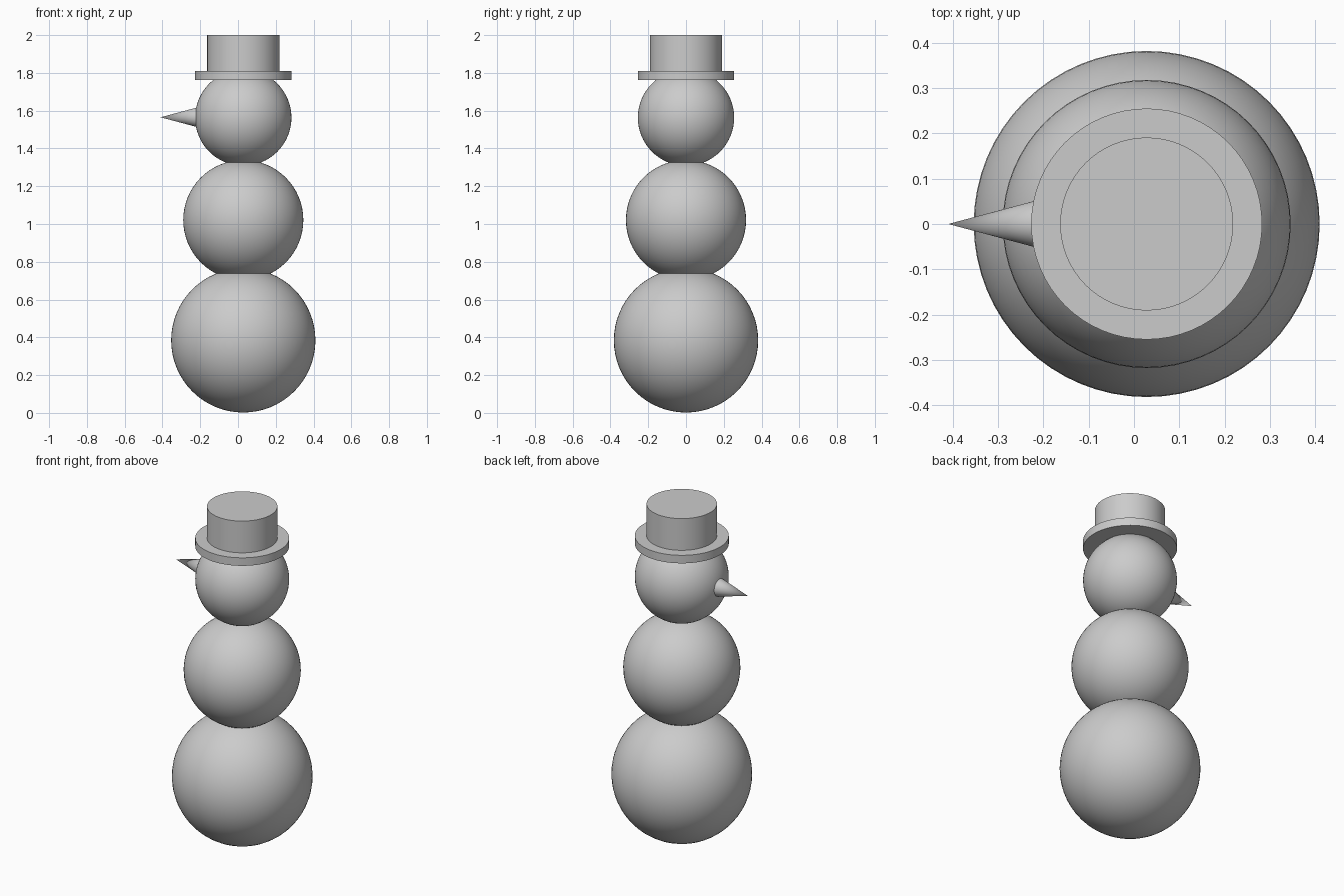
import bpy
import math

cube = bpy.data.objects.get("Cube")
if cube:
    bpy.data.objects.remove(cube, do_unlink=True)

# Single plain grey for every part
grey = bpy.data.materials.new("plain grey")
grey.use_nodes = True
colour = (0.6, 0.6, 0.6, 1)
grey.diffuse_color = colour
grey.node_tree.nodes["Principled BSDF"].inputs["Base Color"].default_value = colour

AXIS_X = 0.028  # the body stands off centre to balance the nose


def finish(name):
    obj = bpy.context.object
    obj.name = name
    obj.data.materials.append(grey)
    bpy.ops.object.shade_smooth_by_angle(angle=math.radians(35))
    return obj


def ball(name, radius, z):
    bpy.ops.mesh.primitive_uv_sphere_add(
        segments=64, ring_count=32, radius=radius, location=(AXIS_X, 0, z))
    return finish(name)


def disc(name, radius, bottom, top):
    bpy.ops.mesh.primitive_cylinder_add(
        vertices=64, radius=radius, depth=top - bottom,
        location=(AXIS_X, 0, (bottom + top) / 2))
    return finish(name)


# Stacked body
ball("lower_body", 0.382, 0.384)
ball("upper_body", 0.318, 1.021)
ball("head", 0.255, 1.563)

# Hat
disc("hat_brim", 0.255, 1.762, 1.81)
disc("hat_crown", 0.191, 1.81, 2.0)

# Nose, pointing to -x with its base sunk in the head
length = 0.2
bpy.ops.mesh.primitive_cone_add(
    vertices=48, radius1=0.0535, radius2=0, depth=length,
    location=(-0.41 + length / 2, 0, 1.565), rotation=(0, -math.pi / 2, 0))
finish("nose")
